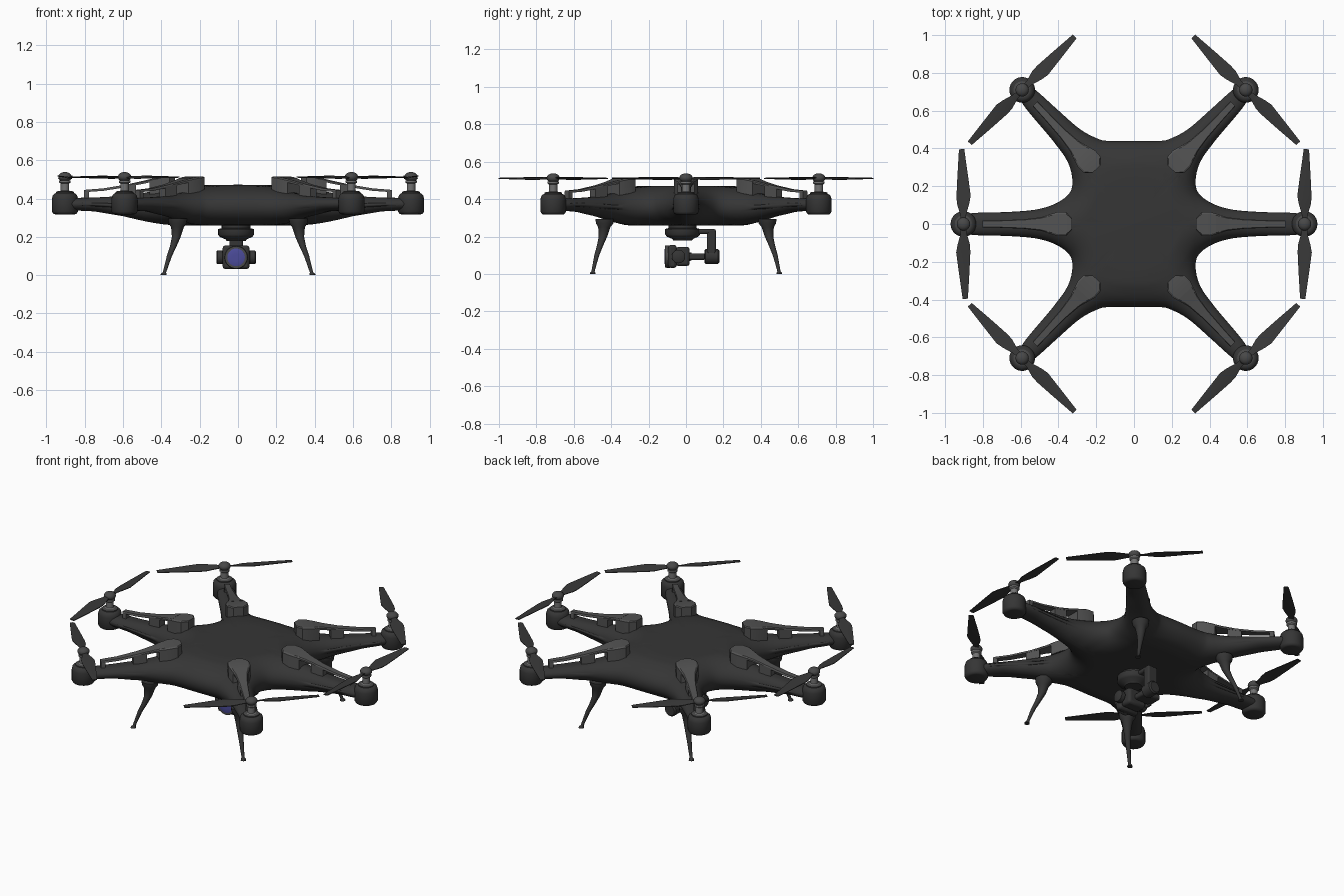
import bpy, bmesh, math
from mathutils import Vector, Matrix, kdtree

if "Cube" in bpy.data.objects:
    bpy.data.objects.remove(bpy.data.objects["Cube"])


def material(name, col):
    m = bpy.data.materials.new(name)
    m.diffuse_color = (*col, 1)
    m.use_nodes = True
    m.node_tree.nodes["Principled BSDF"].inputs["Base Color"].default_value = m.diffuse_color
    return m


SHELL = material("charcoal shell", (0.036, 0.036, 0.036))
PANEL = material("grey panel", (0.085, 0.085, 0.085))
PROP = material("propeller black", (0.04, 0.04, 0.04))
METAL = material("motor metal", (0.17, 0.17, 0.17))
HUB = material("hub grey", (0.065, 0.065, 0.065))
LENS = material("lens blue", (0.07, 0.07, 0.32))


def make(name, verts, faces, mat, m=(1, 1), angle=40):
    me = bpy.data.meshes.new(name)
    me.from_pydata([(v[0] * m[0], v[1] * m[1], v[2]) for v in verts], [], faces)
    me.materials.append(mat)
    bm = bmesh.new()
    bm.from_mesh(me)
    bmesh.ops.recalc_face_normals(bm, faces=bm.faces)
    bm.to_mesh(me)
    bm.free()
    ob = bpy.data.objects.new(name, me)
    bpy.context.collection.objects.link(ob)
    me.shade_smooth()
    me.set_sharp_from_angle(angle=math.radians(angle))
    return ob


def skin(name, rings, mat, m=(1, 1), angle=40):
    """Join equal rings of points and cap both ends."""
    n = len(rings[0])
    faces = [(i * n + j, i * n + (j + 1) % n, (i + 1) * n + (j + 1) % n, (i + 1) * n + j)
             for i in range(len(rings) - 1) for j in range(n)]
    faces += [tuple(range(n)), tuple(range((len(rings) - 1) * n, len(rings) * n))]
    return make(name, [p for r in rings for p in r], faces, mat, m, angle)


def loft(name, rings, mat, m=(1, 1), at=(0, 0, 0), axis="Z", n=28):
    """Round part from (x, y, z, radius) rings, turned onto an axis."""
    rot = {"Z": Matrix(), "X": Matrix.Rotation(math.pi / 2, 4, "Y"),
           "Y": Matrix.Rotation(-math.pi / 2, 4, "X")}[axis]
    pts = [[Vector(at) + rot @ Vector((x + r * math.cos(a * math.tau / n),
            y + r * math.sin(a * math.tau / n), z)) for a in range(n)] for x, y, z, r in rings]
    return skin(name, pts, mat, m)


def lathe(name, prof, mat, **kw):
    return loft(name, [(0, 0, z, r) for z, r in prof], mat, **kw)


def box(name, lo, hi, mat, bevel=0.01):
    v = [(x, y, z) for x in (lo[0], hi[0]) for y in (lo[1], hi[1]) for z in (lo[2], hi[2])]
    f = [(0, 1, 3, 2), (4, 6, 7, 5), (0, 4, 5, 1), (2, 3, 7, 6), (0, 2, 6, 4), (1, 5, 7, 3)]
    ob = make(name, v, f, mat)
    b = ob.modifiers.new("bevel", "BEVEL")
    b.width, b.segments = bevel, 2
    return ob


def interp(tab, x):
    for (a, u), (b, v) in zip(tab, tab[1:]):
        if x <= b:
            k = max(0, (x - a) / (b - a))
            return u + (v - u) * k
    return tab[-1][1]


# Body shell: six-armed outline, one quadrant mirrored
Q = [(.94, 0), (.92, .04), (.85, .058), (.66, .064), (.5, .08), (.385, .125), (.328, .195),
     (.345, .315), (.425, .435), (.575, .615), (.61, .685), (.62, .74), (.58, .75), (.51, .70),
     (.41, .61), (.29, .505), (.2, .455), (.14, .44), (0, .44)]
half = Q + [(-x, y) for x, y in Q[-2::-1]]
ctrl = [Vector(p) for p in half + [(x, -y) for x, y in half[-2:0:-1]]]


def outline(k):
    out, c = [], len(ctrl)
    for i in range(c):
        p0, p1, p2, p3 = (ctrl[(i + j) % c] for j in (-1, 0, 1, 2))
        for s in range(k):
            t = s / k
            out.append(0.5 * (2 * p1 + (p2 - p0) * t + (2 * p0 - 5 * p1 + 4 * p2 - p3) * t * t
                              + (3 * p1 - p0 - 3 * p2 + p3) * t ** 3))
    return out


dense = outline(60)
tree = kdtree.KDTree(len(dense))
for i, p in enumerate(dense):
    tree.insert((p.x, p.y, 0), i)
tree.balance()
TOP = [(0, .472), (.25, .47), (.33, .463), (.4, .45), (.5, .427), (.6, .413), (.75, .405), (.95, .402)]
BOT = [(0, .258), (.33, .26), (.4, .265), (.5, .284), (.6, .308), (.75, .333), (.95, .342)]
EDGE = [(0, .16), (.35, .14), (.5, .08), (.65, .055), (1, .05)]
rim = outline(6)
N, R = len(rim), 28
verts, faces = [], []
for side in (TOP, BOT):
    base = len(verts)
    for i in range(R + 1):
        t = 1 - (1 - max(i / R, 0.004)) ** 1.8
        for p in rim:
            q = p * t
            r = q.length
            d = 0 if i == R else tree.find((q.x, q.y, 0))[2]
            f = math.sqrt(max(0, 1 - (1 - min(d / interp(EDGE, r), 1)) ** 2))
            mid = (interp(TOP, r) + interp(BOT, r)) / 2
            verts.append((q.x, q.y, mid + (interp(side, r) - mid) * f))
    faces += [(base + i * N + j, base + i * N + (j + 1) % N, base + (i + 1) * N + (j + 1) % N,
               base + (i + 1) * N + j) for i in range(R) for j in range(N)]
    faces.append(tuple(base + j for j in range(N)))
body = make("body_shell", verts, faces, SHELL, angle=180)
bm = bmesh.new()
bm.from_mesh(body.data)
bmesh.ops.remove_doubles(bm, verts=bm.verts, dist=1e-5)
bmesh.ops.recalc_face_normals(bm, faces=bm.faces)
bm.to_mesh(body.data)
bm.free()


def strip(name, stations, pod, ang, mat, m):
    """Arm cover: stations are (distance inward, half width, top, bottom)."""
    u = Vector((-math.cos(ang), -math.sin(ang), 0))
    v = Vector((-u.y, u.x, 0))
    rings = []
    for s, w, zt, zb in stations:
        c = Vector((*pod, 0)) + u * s
        rings.append([c + v * a + Vector((0, 0, z)) for a, z in
                      ((-w, zb), (w, zb), (w, zt - .006), (w * .85, zt), (-w * .85, zt), (-w, zt - .006))])
    skin(name, rings, mat, m, 25)


# Motors, propellers and arm covers, mirrored round the body
ARMS = [((.903, 0), 0, math.radians(88.6), sx, 1, f"{n}_middle") for sx, n in ((1, "right"), (-1, "left"))]
ARMS += [((.592, .71), math.radians(47), math.radians(-45.5), sx, sy, f"{n}_{e}")
         for sx, n in ((1, "right"), (-1, "left")) for sy, e in ((-1, "front"), (1, "back"))]
for pod, ang, pang, sx, sy, tag in ARMS:
    m, at = (sx, sy), (*pod, 0)
    lathe(tag + "_motor_pod", [(.317, .05), (.32, .06), (.332, .068), (.4, .068), (.418, .063),
                               (.427, .052), (.428, .045)], SHELL, m=m, at=at)
    lathe(tag + "_motor_base", [(.425, .046), (.434, .046), (.438, .04)], HUB, m=m, at=at)
    lathe(tag + "_motor_shaft", [(.436, .03), (.442, .022), (.478, .022), (.484, .03), (.495, .03)],
          METAL, m=m, at=at)
    lathe(tag + "_propeller_hub", [(.513 + .025 * math.sin(a), .034 * math.cos(a) + .001) for a in
                                   [math.radians(d) for d in range(-90, 91, 15)]], HUB, m=m, at=at)
    for k in (0, 1):
        a = pang + k * math.pi
        u, v = Vector((math.cos(a), math.sin(a), 0)), Vector((-math.sin(a), math.cos(a), 0))
        rings = []
        for l, f, b, p in ((0, .014, -.014, 0), (.05, .016, -.016, .005), (.11, .034, -.032, .006),
                           (.15, .042, -.033, .006), (.25, .031, -.026, .004), (.396, .014, -.014, .001)):
            c = Vector(at) + u * l
            rings.append([c + v * w + Vector((0, 0, .511 + z)) for w, z in
                          ((f, p - .002), (f, p + .002), (0, .004), (b, -p + .002), (b, -p - .002), (0, -.003))])
        skin(f"{tag}_propeller_blade_{k + 1}", rings, PROP, m)
    strip(tag + "_arm_cover", [(.1, .018, .445, .433), (.2, .02, .453, .44), (.32, .025, .473, .459),
                               (.41, .036, .493, .477), (.47, .055, .507, .49)], pod, ang, PANEL, m)
    strip(tag + "_cover_block", [(.44, .046, .50, .42), (.5, .064, .512, .43), (.545, .062, .516, .44),
                                 (.575, .03, .516, .45)], pod, ang, PANEL, m)
    strip(tag + "_cover_post", [(.29, .022, .462, .4), (.37, .028, .478, .4)], pod, ang, PANEL, m)
    strip(tag + "_cover_foot", [(.1, .018, .44, .39), (.125, .018, .442, .39)], pod, ang, PANEL, m)

# Landing legs
for sx, n in ((1, "right"), (-1, "left")):
    for sy, e in ((-1, "front"), (1, "back")):
        loft(f"{e}_{n}_leg", [(.315, .435, .295, .05), (.315, .435, .27, .047), (.316, .437, .25, .033),
                              (.322, .444, .2, .023), (.338, .46, .15, .017), (.358, .477, .1, .0135),
                              (.373, .489, .05, .0105), (.384, .497, .014, .009), (.388, .499, .006, .015),
                              (.388, .499, 0, .016)], SHELL, m=(sx, sy), n=18)

# Camera mount, hanging bracket and camera
CX = -.01
lathe("gimbal_mount", [(.262, .075), (.245, .075), (.24, .094), (.212, .094), (.2, .085), (.187, .055),
                       (.178, .05)], SHELL, at=(CX, -.018, 0))
box("gimbal_top_arm", (CX - .035, .03, .213), (CX + .035, .16, .24), SHELL)
box("gimbal_drop_arm", (CX - .035, .112, .09), (CX + .035, .16, .235), SHELL)
lathe("gimbal_roll_motor", [(.098, .03), (.104, .04), (.17, .04), (.178, .032)], SHELL,
      at=(CX, 0, .093), axis="Y")
box("gimbal_side_arm", (CX - .1, .01, .075), (CX + .02, .105, .11), SHELL)
box("gimbal_pitch_arm", (CX - .1, -.065, .07), (CX - .08, .03, .115), SHELL, .006)
box("camera_body", (CX - .07, -.095, .032), (CX + .07, -.05, .155), SHELL, .014)
box("camera_back", (CX - .062, -.055, .042), (CX + .062, .02, .145), SHELL, .015)
for s, n in ((-1, "left"), (1, "right")):
    lathe(f"{n}_pitch_motor", [(-.018, .03), (-.013, .036), (.013, .036), (.018, .03)], SHELL,
          at=(CX + s * .085, -.04, .093), axis="X")
lathe("lens_barrel", [(-.112, .058), (-.105, .06), (-.085, .06)], HUB, at=(CX, 0, .093), axis="Y")
lathe("lens_glass", [(-.115, .02), (-.114, .04), (-.11, .052), (-.1, .052)], LENS,
      at=(CX, 0, .093), axis="Y")
